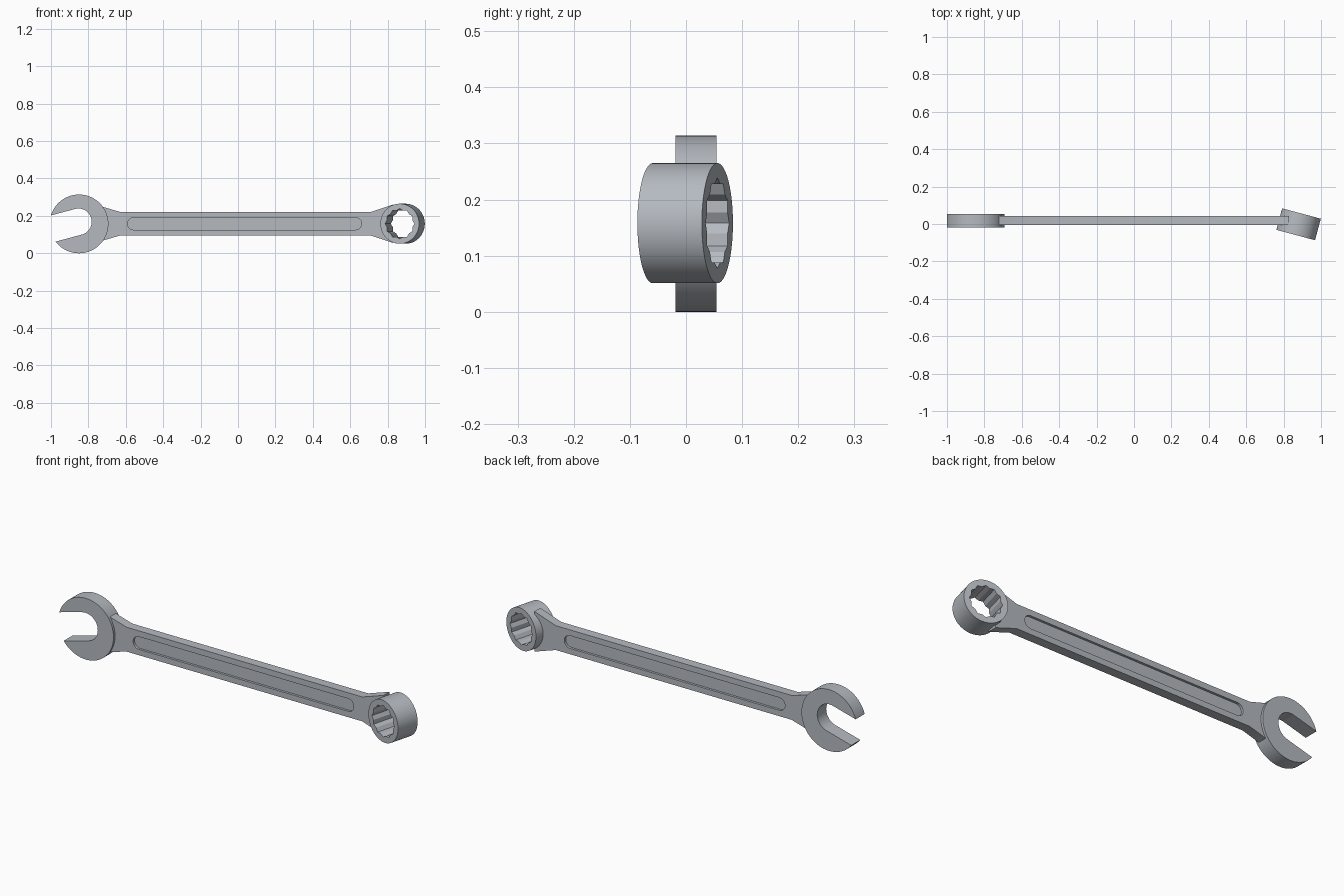
import bpy, bmesh
from math import sin, cos, pi, radians, atan2, sqrt
from mathutils import Matrix, Vector

cube = bpy.data.objects.get("Cube")
if cube:
    bpy.data.objects.remove(cube, do_unlink=True)

steel = bpy.data.materials.new("steel grey")
STEEL = (0.46, 0.49, 0.53, 1)
steel.use_nodes = True
steel.diffuse_color = STEEL
steel.node_tree.nodes["Principled BSDF"].inputs["Base Color"].default_value = STEEL

MID_Z = 0.158    # height of the long axis
MID_Y = 0.018    # middle of the shaft thickness
TILT = radians(15)


def make_object(name, bm):
    bmesh.ops.recalc_face_normals(bm, faces=bm.faces)
    mesh = bpy.data.meshes.new(name)
    bm.to_mesh(mesh)
    bm.free()
    mesh.materials.append(steel)
    obj = bpy.data.objects.new(name, mesh)
    bpy.context.collection.objects.link(obj)
    return obj


def prism(name, outline, y0, y1, matrix=Matrix()):
    """Extrude an x-z outline along y."""
    bm = bmesh.new()
    face = bm.faces.new([bm.verts.new((x, y0, z)) for x, z in outline])
    new = bmesh.ops.extrude_face_region(bm, geom=[face])["geom"]
    moved = [v for v in new if isinstance(v, bmesh.types.BMVert)]
    bmesh.ops.translate(bm, vec=(0, y1 - y0, 0), verts=moved)
    bm.transform(matrix)
    return make_object(name, bm)


def arc(cx, cz, r, a0, a1, n):
    return [(cx + r * cos(a0 + (a1 - a0) * i / n),
             cz + r * sin(a0 + (a1 - a0) * i / n)) for i in range(n + 1)]


def select_only(obj):
    bpy.ops.object.select_all(action='DESELECT')
    obj.select_set(True)
    bpy.context.view_layer.objects.active = obj


def cut(obj, cutter):
    cutter.hide_render = True
    mod = obj.modifiers.new("cut", 'BOOLEAN')
    mod.operation = 'DIFFERENCE'
    mod.solver = 'EXACT'
    mod.object = cutter
    select_only(obj)
    bpy.ops.object.modifier_apply(modifier=mod.name)
    bpy.data.objects.remove(cutter, do_unlink=True)


def smooth(obj):
    select_only(obj)
    bpy.ops.object.shade_smooth_by_angle(angle=radians(25))


# Open jaw head: round disc with a round-ended slot, turned 15 degrees
R, SLOT_R, SLOT_N = 0.157, 0.0708, 0.0118
top, low = SLOT_N + SLOT_R, SLOT_N - SLOT_R
a_top = atan2(top, -sqrt(R * R - top * top))
a_low = atan2(low, -sqrt(R * R - low * low))
jaw = arc(0, 0, R, a_top, a_low, 96) + arc(0, SLOT_N, SLOT_R, -pi / 2, pi / 2, 40)
place = Matrix.Translation((-0.85, MID_Y, R)) @ Matrix.Rotation(-TILT, 4, 'Y')
smooth(prism("open_jaw", jaw, -0.0365, 0.0365, place))

# Ring head: outer cylinder with a twelve-point bore, tilted sideways
RING_R, POINT_R, HALF = 0.107, 0.081, 0.0595
ring_place = Matrix.Translation((0.88, -0.0015, MID_Z)) @ Matrix.Rotation(-TILT, 4, 'Z')
STEPS, POINTS = 96, 12
valley = POINT_R * cos(pi / 6) / cos(pi / 12)
star = []
for k in range(POINTS * 2):
    r = valley if k % 2 else POINT_R
    a = 2 * pi * k / (POINTS * 2)
    star.append(Vector((r * cos(a), r * sin(a))))
bm = bmesh.new()
loops = []
for i in range(STEPS):
    a = 2 * pi * i / STEPS
    k, f = divmod(i, STEPS // len(star))
    p = star[k].lerp(star[(k + 1) % len(star)], f * len(star) / STEPS)
    o = (RING_R * cos(a), RING_R * sin(a))
    loops.append([bm.verts.new((x, y, z)) for (x, z), y in
                  ((o, -HALF), (o, HALF), (p, HALF), (p, -HALF))])
for i in range(STEPS):
    a, b = loops[i], loops[(i + 1) % STEPS]
    for j in range(4):
        n = (j + 1) % 4
        bm.faces.new((a[j], a[n], b[n], b[j]))
bm.transform(ring_place)
smooth(make_object("ring_head", bm))

# Shaft: straight bar flaring towards both heads
HALF_H, HALF_T = 0.0625, 0.024
upper = [(-0.75, 0.098), (-0.628, HALF_H), (0.709, HALF_H), (0.83, 0.103)]
outline = [(x, MID_Z + h) for x, h in upper] + [(x, MID_Z - h) for x, h in reversed(upper)]
shaft = prism("shaft", outline, MID_Y - HALF_T, MID_Y + HALF_T)

# Keep the flare clear of the ring bore
cut(shaft, prism("bore_cutter", arc(0, 0, 0.095, 0, 2 * pi, 64)[:-1], -0.2, 0.2, ring_place))

# Long round-ended recess on both faces
GROOVE_R, DEPTH = 0.0325, 0.012
groove = (arc(0.628, MID_Z, GROOVE_R, -pi / 2, pi / 2, 24)
          + arc(-0.558, MID_Z, GROOVE_R, pi / 2, 3 * pi / 2, 24))
for side in (-1, 1):
    y0 = MID_Y + side * (HALF_T - DEPTH)
    cut(shaft, prism("groove_cutter", groove, y0, y0 + side * 0.05))
smooth(shaft)
